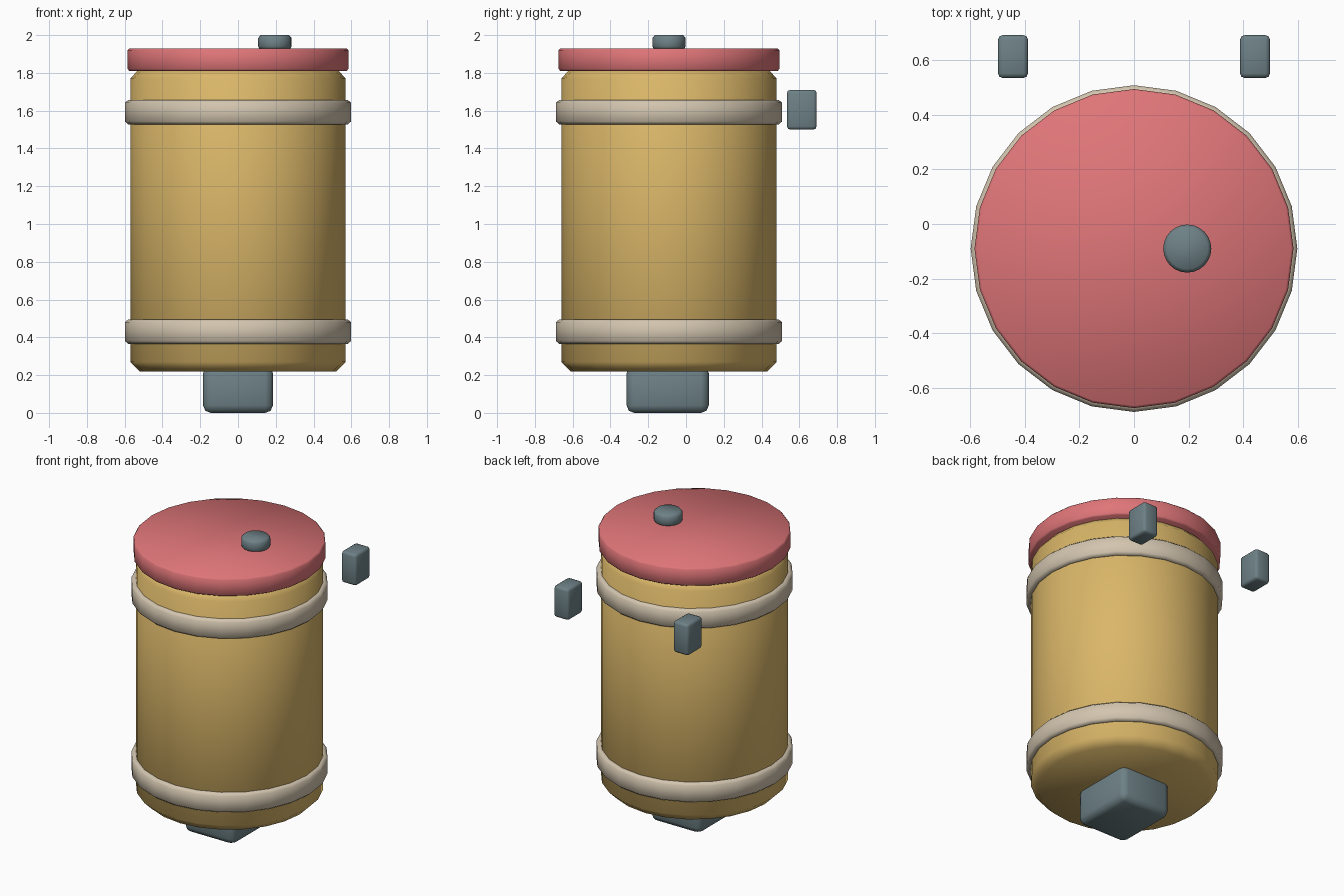
import bpy, bmesh, math
from mathutils import Vector

cube = bpy.data.objects.get("Cube")
if cube:
    bpy.data.objects.remove(cube, do_unlink=True)

AXIS_Y = -0.09   # the drum sits slightly forward of the origin


def material(name, rgb):
    mat = bpy.data.materials.new(name)
    mat.use_nodes = True
    mat.diffuse_color = (*rgb, 1)
    bsdf = next(n for n in mat.node_tree.nodes if n.type == 'BSDF_PRINCIPLED')
    bsdf.inputs["Base Color"].default_value = (*rgb, 1)
    return mat


gold = material("gold", (0.70, 0.47, 0.14))
red = material("soft red", (0.74, 0.18, 0.19))
cream = material("cream", (0.65, 0.56, 0.43))
slate = material("slate grey", (0.155, 0.22, 0.24))


def finish(name, bm, mat):
    bmesh.ops.recalc_face_normals(bm, faces=bm.faces)
    for face in bm.faces:
        face.smooth = True
    mesh = bpy.data.meshes.new(name)
    bm.to_mesh(mesh)
    bm.free()
    mesh.materials.append(mat)
    obj = bpy.data.objects.new(name, mesh)
    bpy.context.collection.objects.link(obj)
    return obj


def lathe(name, profile, mat, x=0.0, sides=24, loop=False):
    """Turn (radius, z) points around a vertical axis; cap the ends or close the loop."""
    bm = bmesh.new()
    rings = []
    for r, z in profile:
        angles = [2 * math.pi * i / sides for i in range(sides)]
        rings.append([bm.verts.new((x + r * math.sin(a), AXIS_Y + r * math.cos(a), z))
                      for a in angles])
    pairs = list(zip(rings, rings[1:]))
    if loop:
        pairs.append((rings[-1], rings[0]))
    else:
        bm.faces.new(rings[0])
        bm.faces.new(rings[-1])
    for low, high in pairs:
        for i in range(sides):
            j = (i + 1) % sides
            bm.faces.new((low[i], low[j], high[j], high[i]))
    return finish(name, bm, mat)


def rounded_box(name, centre, size, bevel, mat):
    bm = bmesh.new()
    bmesh.ops.create_cube(bm, size=1)
    for v in bm.verts:
        v.co = Vector(centre) + Vector(c * s for c, s in zip(v.co, size))
    bmesh.ops.bevel(bm, geom=bm.edges[:], offset=bevel, segments=2,
                    profile=0.5, affect='EDGES')
    return finish(name, bm, mat)


# Drum body with chamfered rims
lathe("body", [(0.52, 0.22), (0.57, 0.27), (0.57, 1.77), (0.525, 1.82)], gold)

# Lid and its button
lathe("lid", [(0.575, 1.81), (0.584, 1.82), (0.584, 1.92), (0.575, 1.93)], red)
lathe("lid_button", [(0.08, 1.925), (0.088, 1.94), (0.088, 1.985), (0.075, 2.0)],
      slate, x=0.195)

# Two raised bands
for name, z in (("lower_band", 0.43), ("upper_band", 1.592)):
    half = 0.064
    lathe(name, [(0.55, z - half), (0.582, z - half), (0.598, z - 0.05),
                 (0.598, z + 0.05), (0.582, z + half), (0.55, z + half)],
          cream, loop=True)

# Foot block below the drum
rounded_box("foot_block", (0, -0.097, 0.125), (0.37, 0.435, 0.25), 0.04, slate)

# Detached blocks behind, mirrored left and right
for side, sign in (("left", 1), ("right", -1)):
    rounded_box(side + "_rear_block", (sign * 0.443, 0.613, 1.605),
                (0.11, 0.157, 0.21), 0.017, slate)
